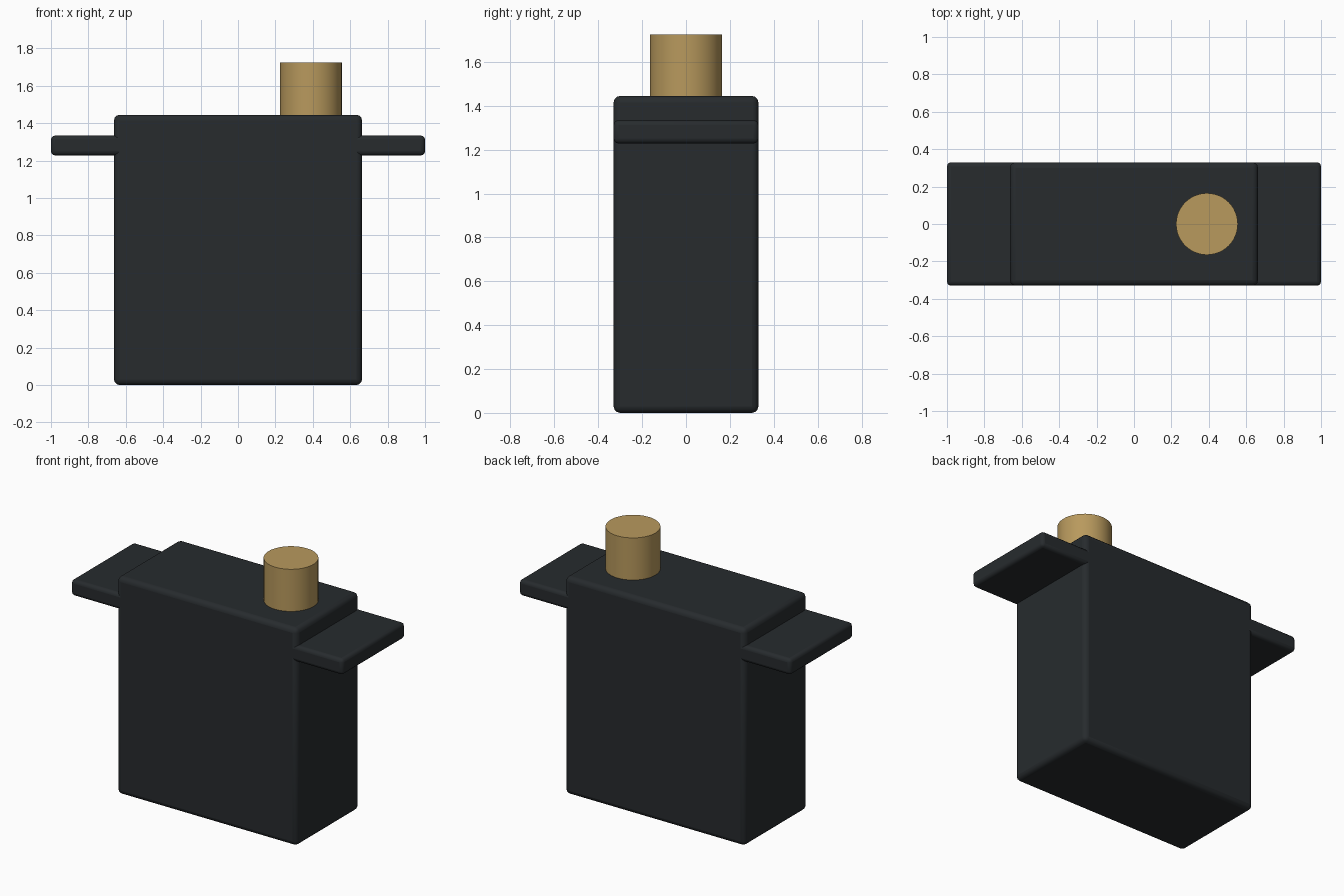
import bpy

if "Cube" in bpy.data.objects:
    bpy.data.objects.remove(bpy.data.objects["Cube"])


def material(name, color):
    mat = bpy.data.materials.new(name)
    mat.diffuse_color = (*color, 1)
    mat.use_nodes = True
    mat.node_tree.nodes["Principled BSDF"].inputs["Base Color"].default_value = mat.diffuse_color
    return mat


def finish(obj, name, mat):
    obj.name = name
    obj.data.materials.append(mat)
    bpy.ops.object.shade_smooth_by_angle()
    return obj


def rounded_box(name, low, high, radius, mat):
    center = [(a + b) / 2 for a, b in zip(low, high)]
    bpy.ops.mesh.primitive_cube_add(size=1, location=center)
    obj = bpy.context.object
    obj.scale = [b - a for a, b in zip(low, high)]
    bpy.ops.object.transform_apply(location=False, rotation=False, scale=True)
    bevel = obj.modifiers.new("rounded_edges", "BEVEL")
    bevel.width = radius
    bevel.segments = 3
    return finish(obj, name, mat)


black = material("black_plastic", (0.02, 0.024, 0.027))
brass = material("brass", (0.48, 0.32, 0.11))

# Motor case
rounded_box("case", (-0.663, -0.33, 0), (0.663, 0.33, 1.445), 0.03, black)

# Mounting tabs on both sides, rooted inside the case
for side, x0, x1 in (("left", -1.0, -0.61), ("right", 0.61, 1.0)):
    rounded_box(side + "_mounting_tab", (x0, -0.33, 1.228), (x1, 0.33, 1.334), 0.022, black)

# Output shaft
bottom, top = 1.40, 1.725
bpy.ops.mesh.primitive_cylinder_add(vertices=48, radius=0.165, depth=top - bottom,
                                    location=(0.39, 0, (bottom + top) / 2))
finish(bpy.context.object, "output_shaft", brass)
